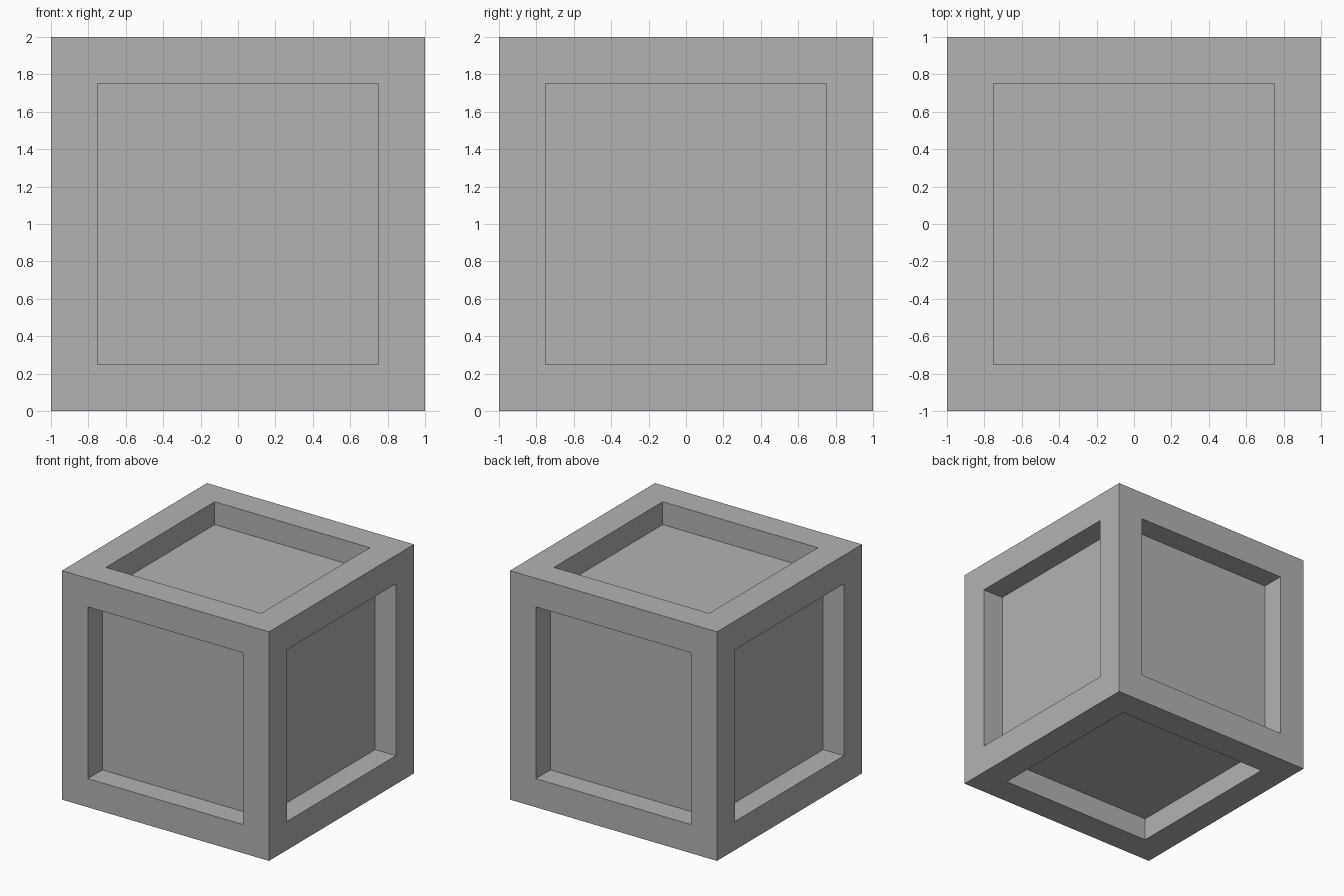
import bpy, bmesh

if "Cube" in bpy.data.objects:
    bpy.data.objects.remove(bpy.data.objects["Cube"])

SIZE, BORDER, DEPTH = 2.0, 0.25, 0.2

grey = bpy.data.materials.new("mid_grey")
grey.diffuse_color = (0.45, 0.45, 0.45, 1)
grey.use_nodes = True
grey.node_tree.nodes["Principled BSDF"].inputs["Base Color"].default_value = grey.diffuse_color

# Solid cube standing on the ground
bm = bmesh.new()
bmesh.ops.create_cube(bm, size=SIZE)
bmesh.ops.translate(bm, verts=bm.verts, vec=(0, 0, SIZE / 2))

# Square frame on each side, with the panel sunk straight inward
panels = bm.faces[:]
bmesh.ops.inset_individual(bm, faces=panels, thickness=BORDER, use_even_offset=True)
sunk = bmesh.ops.extrude_discrete_faces(bm, faces=panels)["faces"]
for face in sunk:
    face.normal_update()
    bmesh.ops.translate(bm, verts=face.verts[:], vec=face.normal * -DEPTH)
bmesh.ops.recalc_face_normals(bm, faces=bm.faces)

mesh = bpy.data.meshes.new("framed_crate")
bm.to_mesh(mesh)
bm.free()
mesh.materials.append(grey)
crate = bpy.data.objects.new("framed_crate", mesh)
bpy.context.collection.objects.link(crate)
